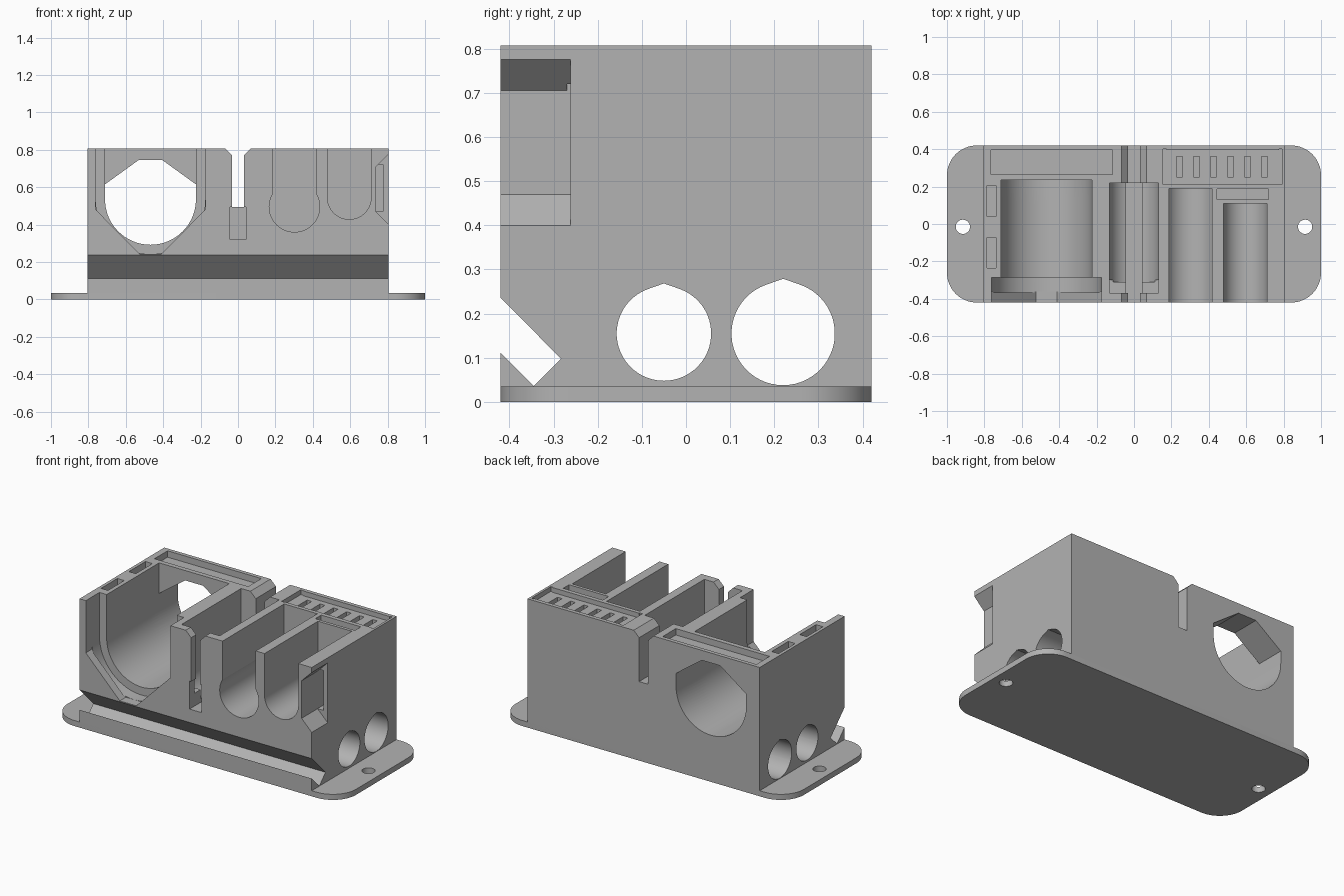
import bpy, bmesh
from math import sin, cos, radians, pi

cube = bpy.data.objects.get("Cube")
if cube:
    bpy.data.objects.remove(cube, do_unlink=True)

grey = bpy.data.materials.new("plain grey")
grey.use_nodes = True
COLOR = (0.45, 0.45, 0.45, 1)
grey.diffuse_color = COLOR
grey.node_tree.nodes["Principled BSDF"].inputs["Base Color"].default_value = COLOR

TOP = 0.807      # height of the block
HX, HY = 0.805, 0.42
OUT = 1.0        # well above the block


def prism(name, profile, axis, lo, hi):
    """Extrude a closed 2D profile along one axis."""
    place = {"x": lambda a, b, t: (t, a, b),
             "y": lambda a, b, t: (a, t, b),
             "z": lambda a, b, t: (a, b, t)}[axis]
    bm = bmesh.new()
    ends = [[bm.verts.new(place(a, b, t)) for a, b in profile] for t in (lo, hi)]
    bm.faces.new(ends[0])
    bm.faces.new(ends[1])
    n = len(profile)
    for i in range(n):
        j = (i + 1) % n
        bm.faces.new((ends[0][i], ends[0][j], ends[1][j], ends[1][i]))
    bmesh.ops.recalc_face_normals(bm, faces=bm.faces)
    mesh = bpy.data.meshes.new(name)
    bm.to_mesh(mesh)
    bm.free()
    mesh.materials.append(grey)
    obj = bpy.data.objects.new(name, mesh)
    bpy.context.collection.objects.link(obj)
    return obj


def cut(target, profile, axis, lo, hi):
    """Subtract a prism from the target and discard the cutter."""
    cutter = prism("cutter", profile, axis, lo, hi)
    cutter.hide_render = True
    mod = target.modifiers.new("cut", "BOOLEAN")
    mod.operation = "DIFFERENCE"
    mod.solver = "EXACT"
    mod.object = cutter
    bpy.context.view_layer.objects.active = target
    bpy.ops.object.modifier_apply(modifier=mod.name)
    bpy.data.objects.remove(cutter, do_unlink=True)


def rect(a0, a1, b0, b1):
    return [(a0, b0), (a1, b0), (a1, b1), (a0, b1)]


def arc(a, b, r, start, end, steps=48):
    angles = [radians(start + (end - start) * i / steps) for i in range(steps + 1)]
    return [(a + r * cos(t), b + r * sin(t)) for t in angles]


def u_shape(a, b, r):
    """Round-bottomed trough that is open at the top."""
    return arc(a, b, r, 180, 360) + [(a + r, OUT), (a - r, OUT)]


def circle(a, b, r):
    return arc(a, b, r, 0, 352.5, 47)


# Base plate with rounded corners and two screw holes
R = 0.16
plate = []
for sx, sy, start in ((1, 1, 0), (-1, 1, 90), (-1, -1, 180), (1, -1, 270)):
    plate += arc(sx * (1 - R), sy * (HY - R), R, start, start + 90, 16)
base = prism("base_plate", plate, "z", 0, 0.035)
for x in (-0.915, 0.915):
    cut(base, circle(x, -0.015, 0.038), "z", -0.1, 0.1)

# Main block
block = prism("holder_block", rect(-HX, HX, -HY, HY), "z", 0.02, TOP)

# Lengthwise teardrop bores and the slanted front groove
for y, r in ((-0.05, 0.107), (0.22, 0.117)):
    cut(block, arc(y, 0.155, r, 110, 430) + [(y, 0.155 + r * 1.06)], "x", -OUT, OUT)
cut(block, [(-0.52, 0.337), (-0.283, 0.098), (-0.345, 0.036), (-0.52, 0.211)],
    "x", -OUT, OUT)

# Large bay: trough, flange slot, angled mouth, rear window
cx, cz, r, rim = -0.468, 0.535, 0.243, 0.293
cut(block, u_shape(cx, cz, r), "y", -OUT, 0.235)
cut(block, u_shape(cx, cz, rim), "y", -0.367, -0.285)
low = cz - rim
cut(block, [(cx - rim, OUT), (cx - rim, 0.48), (cx - 0.057, low), (cx + 0.057, low),
            (cx + rim, 0.48), (cx + rim, OUT)], "y", -OUT, -0.36)
cut(block, arc(cx, cz, r, 180, 360) + [(cx + r, 0.615), (cx + 0.063, 0.745),
    (cx - 0.063, 0.745), (cx - r, 0.615)], "y", 0.1, OUT)

# Narrow centre bay with its flared slot
cut(block, u_shape(0, 0.47, 0.132), "y", -0.31, 0.22)
cut(block, rect(-0.132, 0.132, 0.4, OUT), "y", -0.37, -0.3)
cut(block, rect(-0.042, 0.042, 0.32, 0.495), "y", -OUT, 0.22)
cut(block, rect(-0.031, 0.031, 0.495, OUT), "y", -OUT, OUT)
cut(block, [(-0.031, 0.77), (0.031, 0.77), (0.068, TOP), (0.068, OUT),
            (-0.068, OUT), (-0.068, TOP)], "y", -OUT, OUT)

# Keyhole bay and the shallower round-bottomed bay
cut(block, circle(0.302, 0.495, 0.135), "y", -OUT, 0.19)
cut(block, rect(0.187, 0.417, 0.5, OUT), "y", -OUT, 0.19)
cut(block, u_shape(0.595, 0.545, 0.117), "y", -OUT, 0.11)

# Side notch with a slot leading back from it
cut(block, [(0.835, 0.37), (0.735, 0.47), (0.735, 0.705), (0.835, 0.805)],
    "y", -OUT, -0.262)
cut(block, rect(0.735, 0.775, 0.47, 0.72), "y", -0.27, -0.15)

# Shallow trays and pockets in the top: x range, y range, depth
for x0, x1, y0, y1, depth in ((-0.765, -0.115, 0.265, 0.395, 0.04),
                              (0.17, 0.785, 0.215, 0.395, 0.03),
                              (0.155, 0.175, 0.21, 0.4, 0.03),
                              (0.775, 0.79, 0.21, 0.4, 0.03),
                              (0.445, 0.72, 0.13, 0.188, 0.15),
                              (-0.785, -0.737, 0.04, 0.205, 0.1),
                              (-0.785, -0.737, -0.235, -0.073, 0.1)):
    cut(block, rect(x0, x1, y0, y1), "z", TOP - depth, OUT)

# Row of small slots in the tray
for i in range(6):
    x = 0.243 + 0.091 * i
    cut(block, rect(x - 0.016, x + 0.016, 0.252, 0.36), "z", TOP - 0.1, OUT)

# Smooth curved walls, sharp edges
for obj in (base, block):
    bpy.ops.object.select_all(action="DESELECT")
    obj.select_set(True)
    bpy.context.view_layer.objects.active = obj
    bpy.ops.object.shade_smooth_by_angle(angle=radians(25))
